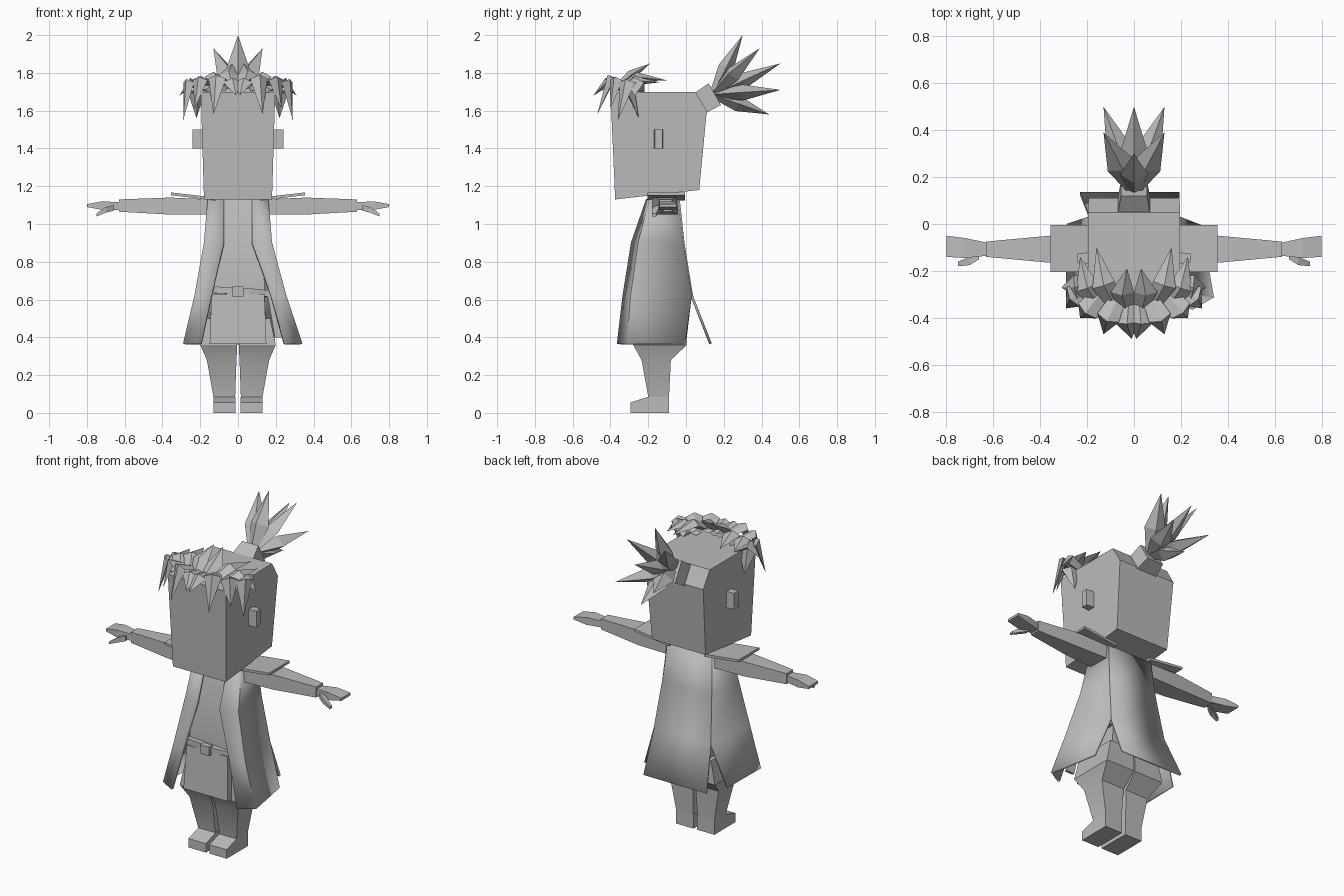
import bpy, bmesh
from mathutils import Vector

if "Cube" in bpy.data.objects:
    bpy.data.objects.remove(bpy.data.objects["Cube"])

grey = bpy.data.materials.new("plain_grey")
grey.diffuse_color = (0.5, 0.5, 0.5, 1)
grey.use_nodes = True
grey.node_tree.nodes["Principled BSDF"].inputs["Base Color"].default_value = grey.diffuse_color


def make(name, verts, faces, thick=0):
    bm = bmesh.new()
    vs = [bm.verts.new(v) for v in verts]
    for f in faces:
        bm.faces.new([vs[i] for i in f])
    bmesh.ops.recalc_face_normals(bm, faces=bm.faces[:])
    me = bpy.data.meshes.new(name)
    bm.to_mesh(me)
    bm.free()
    me.materials.append(grey)
    ob = bpy.data.objects.new(name, me)
    bpy.context.collection.objects.link(ob)
    if thick:
        mod = ob.modifiers.new("thickness", 'SOLIDIFY')
        mod.thickness, mod.offset = thick, 0
    return ob


def loft(name, rings, closed=True, thick=0):
    """Skin equal-length rings; closed lofts get end caps."""
    n = len(rings[0])
    verts = [p for r in rings for p in r]
    faces = []
    for k in range(len(rings) - 1):
        for i in range(n if closed else n - 1):
            j = (i + 1) % n
            faces.append((k*n + i, k*n + j, k*n + n + j, k*n + n + i))
    if closed:
        faces += [tuple(range(n)), tuple(range((len(rings) - 1)*n, len(rings)*n))]
    return make(name, verts, faces, thick)


def rect(x0, x1, y0, y1, z):
    return [(x0, y0, z), (x1, y0, z), (x1, y1, z), (x0, y1, z)]


def across(x, y0, y1, z0, z1):
    return [(x, y0, z0), (x, y1, z0), (x, y1, z1), (x, y0, z1)]


def lock(name, root, mid, tip, w, flat=0.5, root_scale=0.6):
    """Bent pointed spike with a diamond cross-section."""
    root, mid, tip = Vector(root), Vector(mid), Vector(tip)
    d = (tip - root).normalized()
    s = d.cross(Vector((0, 0, 1)))
    if s.length < 0.2:
        s = Vector((1, 0, 0))
    s.normalize()
    n = s.cross(d)
    verts = []
    for p, k in ((root, w*root_scale), (mid, w)):
        verts += [p + s*k, p + n*k*flat, p - s*k, p - n*k*flat]
    verts.append(tip)
    faces = [(0, 1, 2, 3)]
    for i in range(4):
        j = (i + 1) % 4
        faces += [(i, j, 4 + j, 4 + i), (4 + i, 4 + j, 8)]
    return make(name, verts, faces)


# Head: side profile widened towards the top, with a bevelled rear crown
profile = [(-.40, 1.70), (-.375, 1.13), (.07, 1.18), (.11, 1.60), (.05, 1.70)]
loft("head", [[(s*(.18 + .03*(z - 1.13)), y, z) for y, z in profile] for s in (-1, 1)])

# Ponytail: tie and spikes
loft("hair_tie", [[(-.07, .04, 1.69), (.07, .04, 1.69), (.07, .11, 1.59), (-.07, .11, 1.59)],
                  [(-.055, .12, 1.745), (.055, .12, 1.745), (.055, .185, 1.63), (-.055, .185, 1.63)]])
base = Vector((0, .14, 1.685))
for tip in [(0, .30, 2.0), (.13, .39, 1.93), (-.13, .39, 1.93), (0, .50, 1.85),
            (.13, .50, 1.71), (-.13, .50, 1.71), (0, .44, 1.58)]:
    lock("ponytail_spike", base, base.lerp(Vector(tip), .45), tip, .06, .7, .4)

# Fringe: locks mirrored around the forehead
fringe = [
    ((.02, -.30, 1.73), (.03, -.42, 1.75), (.01, -.49, 1.68)),
    ((.06, -.30, 1.74), (.11, -.40, 1.77), (.13, -.47, 1.58)),
    ((.12, -.27, 1.72), (.20, -.37, 1.76), (.23, -.40, 1.61)),
    ((.17, -.28, 1.70), (.26, -.31, 1.75), (.29, -.36, 1.55)),
    ((.17, -.25, 1.70), (.25, -.27, 1.75), (.31, -.27, 1.68)),
    ((.18, -.34, 1.70), (.22, -.29, 1.70), (.22, -.25, 1.56)),
    ((.08, -.35, 1.72), (.13, -.26, 1.78), (.16, -.10, 1.76)),
    ((.03, -.37, 1.72), (.05, -.29, 1.79), (.03, -.19, 1.85)),
    ((.15, -.35, 1.71), (.20, -.27, 1.76), (.23, -.14, 1.75)),
]
for pts in fringe:
    for s in (-1, 1):
        lock("fringe_lock", *[(s*x, y, z) for x, y, z in pts], .05)

# Torso, apron and belt
loft("torso", [rect(-.15, .15, -.27, -.02, .38), rect(-.14, .14, -.27, -.01, .65),
               rect(-.135, .135, -.26, -.02, .90), rect(-.14, .14, -.195, -.05, 1.13)])
loft("apron", [rect(-.15, .15, -.315, -.265, .365), rect(-.14, .14, -.30, -.25, .63)])
loft("belt", [[(x, y, z + h) for x, y, z in
               [(-.145, -.30, .635), (.06, -.305, .625), (.20, -.27, .61), (.16, 0, .61), (-.145, 0, .63)]]
              for h in (0, .035)])
loft("buckle", [rect(-.03, .03, -.325, -.29, .615), rect(-.03, .03, -.325, -.29, .67)])
for x, tip in ((.17, .21), (.19, .235)):
    loft("sash_end", [rect(tip - .015, tip + .015, -.30, -.285, .40),
                      rect(x - .015, x + .015, -.285, -.27, .63)])

# Coat: two flaring side panels and a tail, slit at the rear corners
heights = (1.13, .90, .62, .365)
right = [[(.075, -.205), (.155, -.19), (.15, -.04)],
         [(.075, -.285), (.175, -.25), (.165, -.015)],
         [(.175, -.33), (.25, -.29), (.19, .03)],
         [(.245, -.36), (.335, -.31), (.28, -.005)]]
left = [[(-x, y) for x, y in r] for r in right]
left[2] = [(-.14, -.325), (-.225, -.29), (-.19, .03)]
left[3] = [(-.195, -.36), (-.285, -.31), (-.28, .0)]
for name, panel in (("coat_right", right), ("coat_left", left)):
    loft(name, [[(x, y, z) for x, y in r] for r, z in zip(panel, heights)], False, .014)
tail = [(-.15, .15, -.04), (-.165, .165, -.015), (-.19, .19, .03), (-.23, .195, .13)]
loft("coat_tail", [[(a, y, z), (b, y, z)] for (a, b, y), z in zip(tail, heights)], False, .014)

# Limbs and other paired parts
for s in (-1, 1):
    def pair(name, rings):
        loft(name, [[(s*x, y, z) for x, y, z in r] for r in rings])

    pair("ear", [across(.17, -.17, -.12, 1.40, 1.50), across(.24, -.165, -.125, 1.40, 1.50)])
    pair("arm", [across(.13, -.18, -.045, 1.05, 1.13), across(.36, -.165, -.05, 1.05, 1.14),
                 across(.63, -.14, -.075, 1.065, 1.13)])
    pair("hand", [across(.625, -.135, -.08, 1.075, 1.115), across(.72, -.145, -.06, 1.075, 1.12),
                  across(.80, -.14, -.05, 1.09, 1.105)])
    pair("thumb", [across(.66, -.15, -.12, 1.07, 1.10), across(.70, -.175, -.14, 1.06, 1.09),
                   across(.75, -.18, -.16, 1.04, 1.055)])
    pair("shoulder_flap", [across(.12, -.205, -.005, 1.125, 1.14),
                           across(.355, -.205, -.005, 1.152, 1.167)])
    pair("trouser_leg", [rect(.015, .13, -.20, -.09, .085), rect(.008, .165, -.235, -.08, .28),
                         rect(.004, .20, -.28, .005, .36), rect(.004, .17, -.27, .0, .50)])
    pair("shoe", [[(x, -.295, 0), (x, -.09, 0), (x, -.09, .085), (x, -.20, .085), (x, -.295, .055)]
                  for x in (.012, .13)])

# Soft shading on the flowing surfaces
for ob in bpy.data.objects:
    ob.select_set(ob.name.startswith(("coat", "arm", "trouser", "torso")))
    if ob.select_get():
        bpy.context.view_layer.objects.active = ob
bpy.ops.object.shade_smooth_by_angle()
